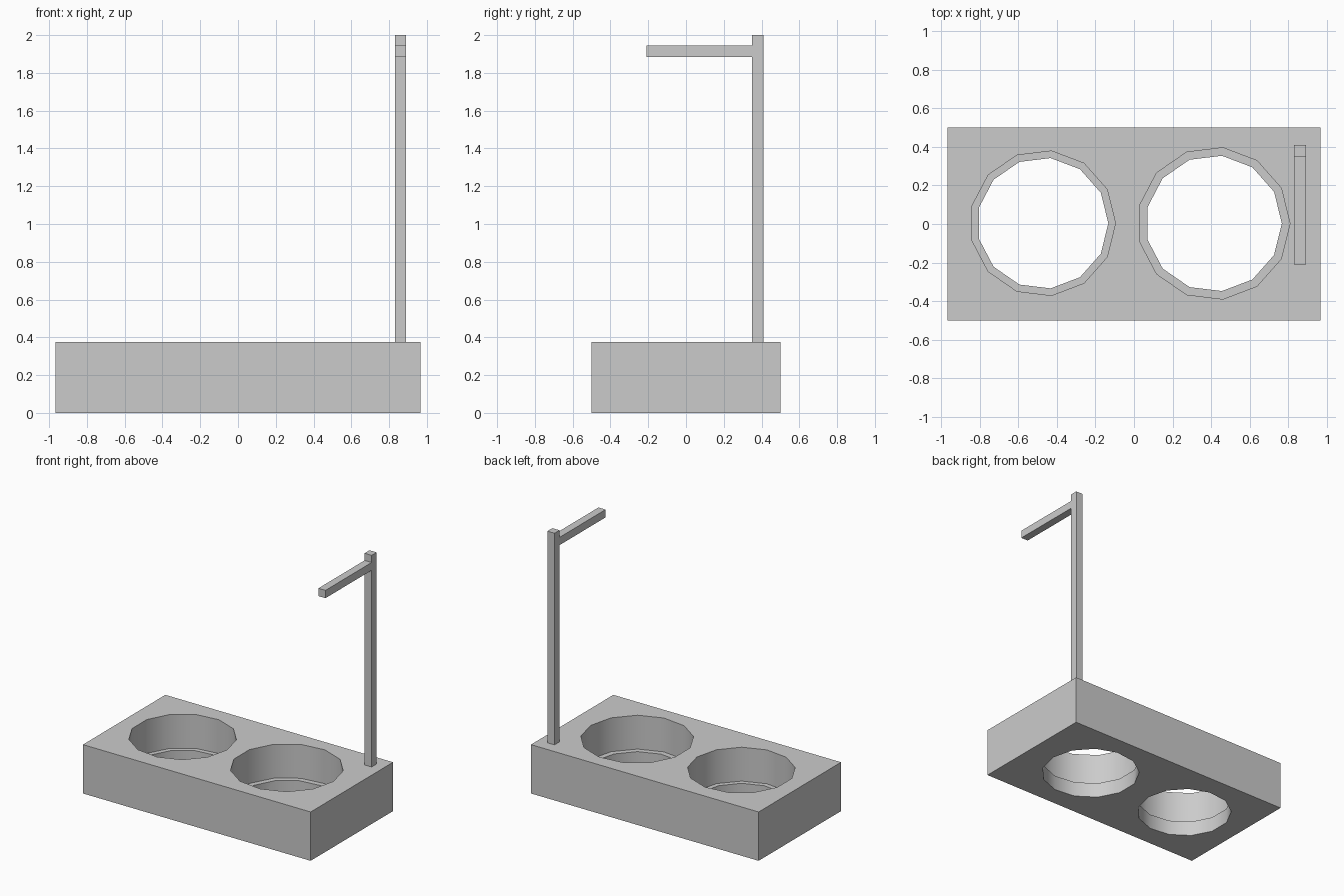
import bpy, bmesh, math

cube = bpy.data.objects.get("Cube")
if cube:
    bpy.data.objects.remove(cube, do_unlink=True)

grey = bpy.data.materials.new("plain grey")
grey.use_nodes = True
colour = (0.6, 0.6, 0.6, 1.0)
grey.diffuse_color = colour
grey.node_tree.nodes["Principled BSDF"].inputs["Base Color"].default_value = colour

SIDES = 13
HEIGHT = 0.375
LEDGE = 0.115


def add_object(name, bm):
    bmesh.ops.recalc_face_normals(bm, faces=bm.faces)
    mesh = bpy.data.meshes.new(name)
    bm.to_mesh(mesh)
    bm.free()
    mesh.materials.append(grey)
    obj = bpy.data.objects.new(name, mesh)
    bpy.context.collection.objects.link(obj)
    return obj


def box(name, low, high):
    bm = bmesh.new()
    bmesh.ops.create_cube(bm, size=1)
    for v in bm.verts:
        v.co = [(a + b) / 2 + c * (b - a) for a, b, c in zip(low, high, v.co)]
    return add_object(name, bm)


def stepped_plug(name, x, y, lower, upper):
    """Prism that is wider above the ledge height."""
    bm = bmesh.new()
    profile = [(lower, -0.1), (lower, LEDGE), (upper, LEDGE), (upper, HEIGHT + 0.1)]
    rings = []
    for r, z in profile:
        angles = [math.tau * i / SIDES for i in range(SIDES)]
        rings.append([bm.verts.new((x + r * math.cos(a), y + r * math.sin(a), z))
                      for a in angles])
    for a, b in zip(rings, rings[1:]):
        for i in range(SIDES):
            j = (i + 1) % SIDES
            bm.faces.new((a[i], a[j], b[j], b[i]))
    bm.faces.new(rings[0])
    bm.faces.new(rings[-1])
    return add_object(name, bm)


# Base block with two stepped round openings
base = box("base_block", (-0.967, -0.5, 0), (0.967, 0.5, HEIGHT))
plugs = [stepped_plug("right_opening_cutter", -0.473, 0.004, 0.34, 0.377),
         stepped_plug("left_opening_cutter", 0.413, 0.003, 0.353, 0.395)]
for plug in plugs:
    plug.hide_render = True
    cut = base.modifiers.new("opening", "BOOLEAN")
    cut.operation = "DIFFERENCE"
    cut.solver = "EXACT"
    cut.object = plug

# Bake the cuts so the shading can follow the finished edges
bpy.context.view_layer.update()
cut_base = base.evaluated_get(bpy.context.evaluated_depsgraph_get())
baked = bpy.data.meshes.new_from_object(cut_base)
base.modifiers.clear()
base.data = baked
for plug in plugs:
    bpy.data.objects.remove(plug, do_unlink=True)

for obj in bpy.context.selected_objects:
    obj.select_set(False)
base.select_set(True)
bpy.context.view_layer.objects.active = base
bpy.ops.object.shade_smooth_by_angle(angle=math.radians(30))

# Upright post and the arm reaching forward from it
box("post", (0.83, 0.35, HEIGHT), (0.89, 0.41, 2.0))
box("arm", (0.83, -0.21, 1.885), (0.89, 0.35, 1.945))
